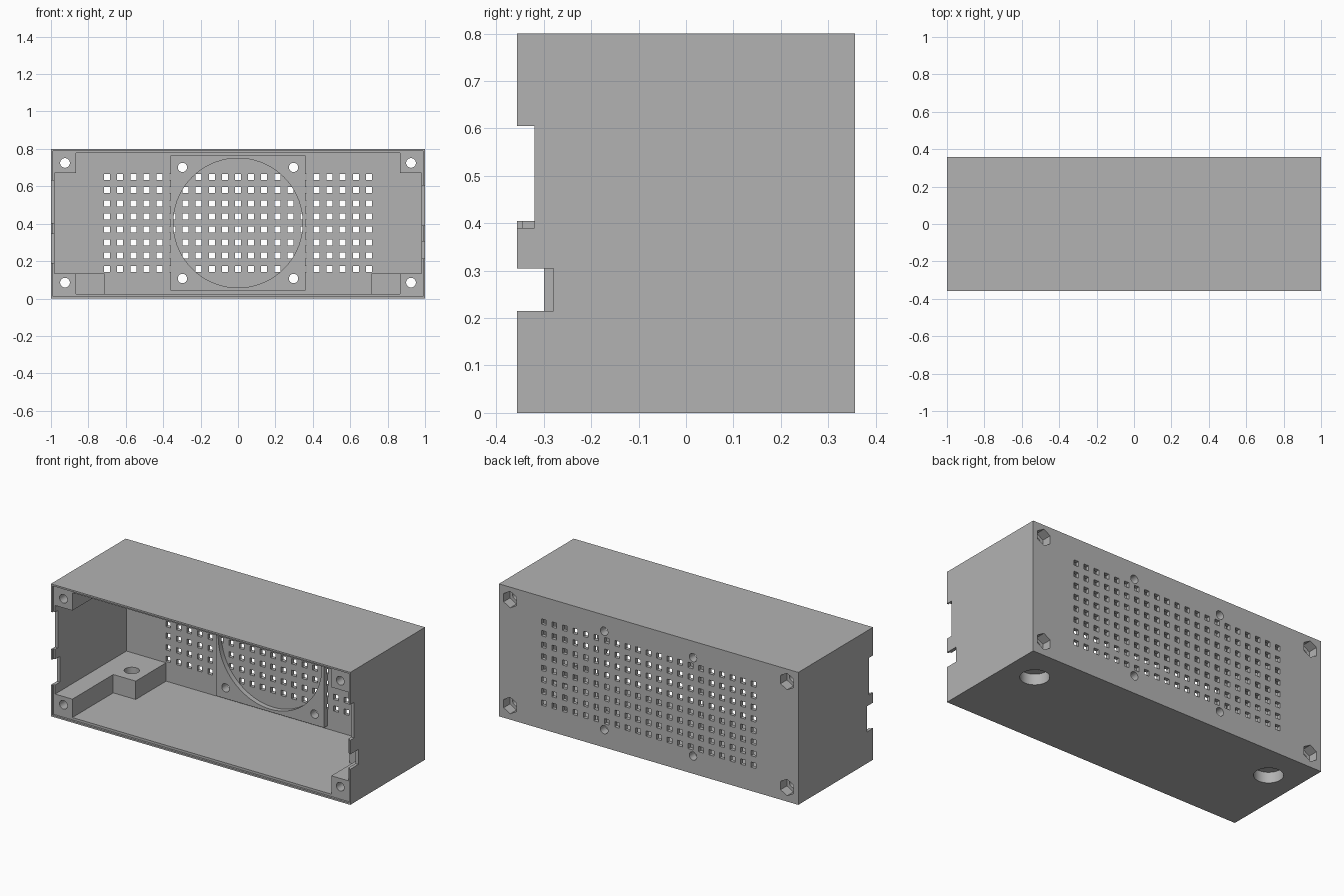
import bpy, bmesh, math
from mathutils import Matrix

old = bpy.data.objects.get("Cube")
if old:
    bpy.data.objects.remove(old, do_unlink=True)

grey = bpy.data.materials.new("mid_grey")
grey.use_nodes = True
colour = (0.45, 0.45, 0.45, 1)
grey.diffuse_color = colour
grey.node_tree.nodes["Principled BSDF"].inputs["Base Color"].default_value = colour


def box(bm, x0, x1, y0, y1, z0, z1):
    move = Matrix.Translation(((x0 + x1) / 2, (y0 + y1) / 2, (z0 + z1) / 2))
    size = Matrix.Diagonal((abs(x1 - x0), abs(y1 - y0), abs(z1 - z0), 1))
    bmesh.ops.create_cube(bm, size=1, matrix=move @ size)


def rod(bm, centre, radius, length, axis="Y", sides=32):
    turn = Matrix.Rotation(math.pi / 2, 4, "X") if axis == "Y" else Matrix()
    bmesh.ops.create_cone(bm, cap_ends=True, segments=sides, radius1=radius, radius2=radius,
                          depth=length, matrix=Matrix.Translation(centre) @ turn)


def make(name, build):
    bm = bmesh.new()
    build(bm)
    mesh = bpy.data.meshes.new(name)
    bm.to_mesh(mesh)
    bm.free()
    mesh.materials.append(grey)
    ob = bpy.data.objects.new(name, mesh)
    bpy.context.collection.objects.link(ob)
    return ob


def combine(target, name, build, operation="DIFFERENCE"):
    tool = make(name, build)
    tool.hide_render = True
    mod = target.modifiers.new(name, "BOOLEAN")
    mod.operation, mod.solver, mod.object = operation, "EXACT", tool
    bpy.context.view_layer.objects.active = target
    bpy.ops.object.modifier_apply(modifier=name)
    bpy.data.objects.remove(tool, do_unlink=True)


W, D, H = 1.0, 0.357, 0.8
LEDGE, BACK = -0.345, 0.335
SIDES = (-1, 1)
SCREWS = [(s * 0.925, z) for s in SIDES for z in (0.085, 0.725)]
FAN_Z = 0.404

# Open-fronted case
case = make("case", lambda bm: box(bm, -W, W, -D, D, 0, H))
combine(case, "cavity", lambda bm: box(bm, -0.98, 0.98, -0.5, BACK, 0.024, 0.778))


# Full-depth screw posts in the corners
def posts(bm):
    for s in SIDES:
        for z0, z1 in ((0.012, 0.135), (0.67, 0.79)):
            box(bm, s * 0.865, s * 0.99, LEDGE, 0.345, z0, z1)


# Wider blocks for the feet
def foot_blocks(bm):
    for s in SIDES:
        box(bm, s * 0.715, s * 0.99, 0.045, 0.345, 0.012, 0.135)


combine(case, "posts", posts, "UNION")
combine(case, "foot_blocks", foot_blocks, "UNION")

# Square fan plate with a round opening
combine(case, "fan_plate",
        lambda bm: box(bm, -0.362, 0.362, 0.305, 0.345, FAN_Z - 0.362, FAN_Z + 0.362), "UNION")
combine(case, "fan_opening",
        lambda bm: rod(bm, (0, BACK - 0.1, FAN_Z), 0.346, 0.2, sides=72))


# Vent grid through the back wall
def vents(bm):
    h = 0.016
    for i in range(-10, 11):
        for j in range(8):
            x, z = i * 0.07, 0.159 + j * 0.07
            # The fan plate stays solid behind the grid
            box(bm, x - h, x + h, BACK - 0.001, 0.4, z - h, z + h)


combine(case, "vents", vents)


# Lid ledge at the front
combine(case, "lid_ledge", lambda bm: box(bm, -0.99, 0.99, -0.5, LEDGE, 0.01, 0.79))


# Cable notches in the side walls
def notches(bm):
    for x, depth, z0, z1 in ((1, -0.32, 0.39, 0.605), (1, -0.28, 0.215, 0.305),
                             (-1, -0.32, 0.405, 0.63), (-1, -0.3, 0.19, 0.345)):
        box(bm, x * 0.95, x * 1.1, -0.5, depth, z0, z1)


combine(case, "notches", notches)


# Screw holes for the lid and the fan
def screw_holes(bm):
    for x, z in SCREWS:
        rod(bm, (x, 0, z), 0.026, 1)
    for s in SIDES:
        for t in SIDES:
            rod(bm, (s * 0.297, 0.35, FAN_Z + t * 0.297), 0.025, 0.2, sides=24)


# Hexagonal nut pockets in the back
def nut_pockets(bm):
    for x, z in SCREWS:
        rod(bm, (x, D, z), 0.05, 0.12, sides=6)


# Round foot recesses underneath and their bolt holes
def foot_recesses(bm):
    for s in SIDES:
        rod(bm, (s * 0.812, 0.146, 0), 0.08, 0.13, "Z", 40)


def foot_holes(bm):
    for s in SIDES:
        rod(bm, (s * 0.812, 0.146, 0.1), 0.042, 0.15, "Z")


for name, build in (("screw_holes", screw_holes), ("nut_pockets", nut_pockets),
                    ("foot_recesses", foot_recesses), ("foot_holes", foot_holes)):
    combine(case, name, build)

# Smooth the round bores, keep the edges crisp
bpy.ops.object.select_all(action="DESELECT")
case.select_set(True)
bpy.context.view_layer.objects.active = case
bpy.ops.object.shade_smooth_by_angle(angle=math.radians(30))
